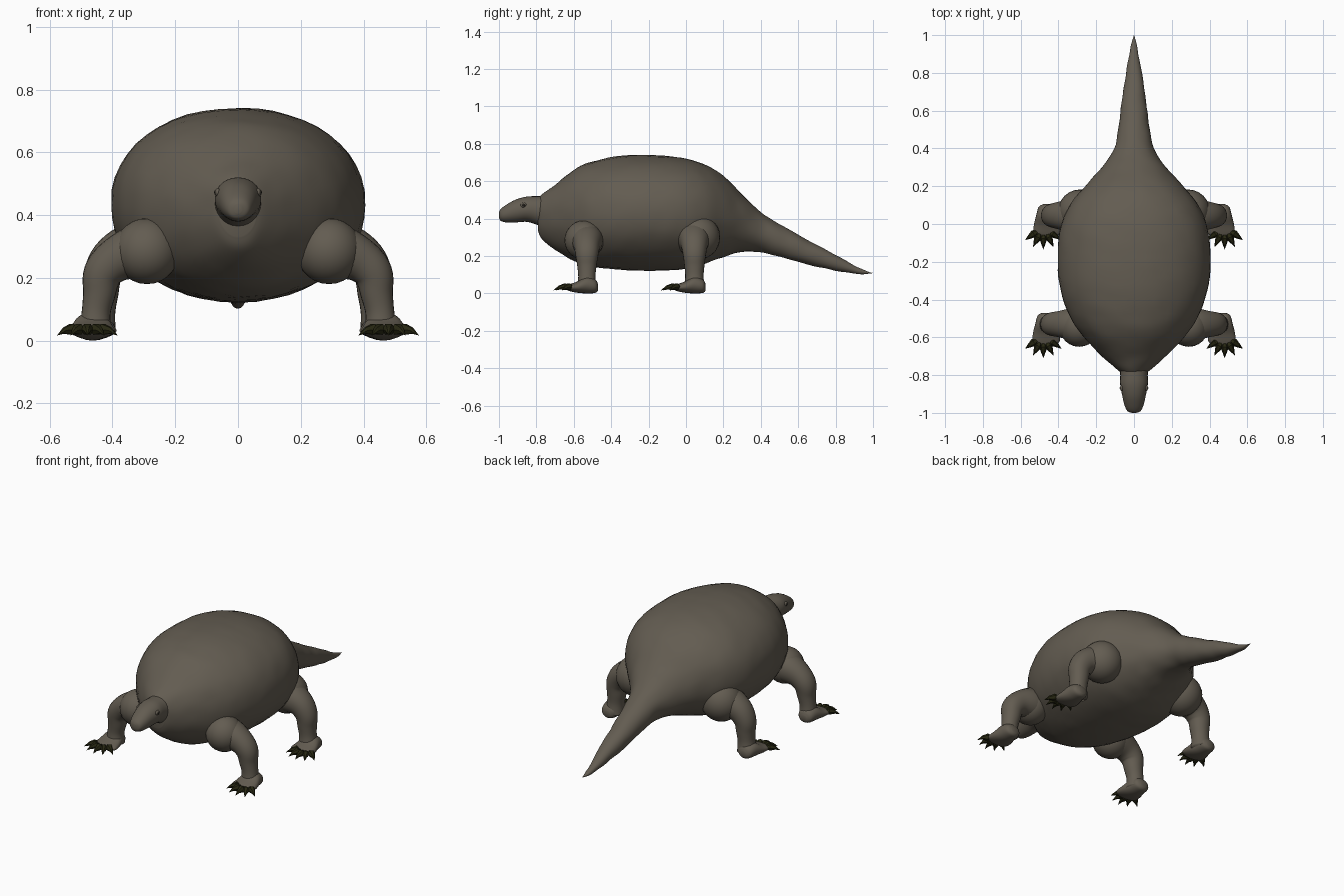
import bpy, bmesh, math
from mathutils import Vector, noise

cube = bpy.data.objects.get("Cube")
if cube:
    bpy.data.objects.remove(cube)


def material(name, rgb):
    m = bpy.data.materials.new(name)
    m.use_nodes = True
    m.diffuse_color = (*rgb, 1)
    m.node_tree.nodes["Principled BSDF"].inputs["Base Color"].default_value = (*rgb, 1)
    return m


SKIN = material("grey_brown_skin", (0.125, 0.108, 0.083))
CLAW = material("dark_olive_claw", (0.02, 0.02, 0.006))
EYE = material("dark_eye", (0.015, 0.013, 0.01))


def finish(name, bm, mat, smooth=True):
    bmesh.ops.recalc_face_normals(bm, faces=bm.faces)
    me = bpy.data.meshes.new(name)
    bm.to_mesh(me)
    bm.free()
    me.materials.append(mat)
    for p in me.polygons:
        p.use_smooth = smooth
    ob = bpy.data.objects.new(name, me)
    bpy.context.collection.objects.link(ob)
    return ob


def spline(rows, steps):
    """Catmull-Rom through rows of numbers."""
    rows = [Vector(r) for r in rows]
    out = []
    for i in range(len(rows) - 1):
        b, c = rows[i], rows[i + 1]
        a = rows[i - 1] if i else b
        d = rows[i + 2] if i + 2 < len(rows) else c
        for k in range(steps):
            t = k / steps
            out.append(0.5 * (2 * b + (c - a) * t + (2 * a - 5 * b + 4 * c - d) * t * t
                              + (3 * b - a - 3 * c + d) * t ** 3))
    return out + [rows[-1]]


def loft(name, rings, sides, bumps=0.0):
    """Skin over rings given as (centre, first half axis, second half axis)."""
    bm = bmesh.new()
    loops = []
    for c, u, v in rings:
        loop = []
        for k in range(sides):
            a = math.tau * k / sides
            co, si = math.cos(a), math.sin(a)
            if si > 0:  # slightly fuller upper half
                si = si ** 0.92
            p = c + u * math.copysign(abs(co) ** 0.95, co) + v * si
            p += (p - c).normalized() * bumps * noise.noise(p * 14)
            loop.append(bm.verts.new(p))
        loops.append(loop)
    for a, b in zip(loops, loops[1:]):
        for k in range(sides):
            n = (k + 1) % sides
            bm.faces.new((a[k], a[n], b[n], b[k]))
    bm.faces.new(loops[0])
    bm.faces.new(loops[-1])
    return finish(name, bm, SKIN)


def along_y(name, rows, sides, x=0, bumps=0.0, steps=5):
    """Rows are (y, half width, bottom, top)."""
    rings = [(Vector((x, y, (lo + hi) / 2)), Vector((max(w, 0.001), 0, 0)),
              Vector((0, 0, max((hi - lo) / 2, 0.001))))
             for y, w, lo, hi in (Vector(r) for r in spline(rows, steps))]
    return loft(name, rings, sides, bumps)


def ball(name, centre, radii, mat):
    bm = bmesh.new()
    bmesh.ops.create_uvsphere(bm, u_segments=24, v_segments=14, radius=1)
    for v in bm.verts:
        v.co = Vector(centre) + Vector(a * b for a, b in zip(v.co, radii))
    return finish(name, bm, mat)


# Body running into the tail
along_y("body_and_tail", [
    (-0.79, 0.06, 0.33, 0.51), (-0.77, 0.09, 0.29, 0.53), (-0.70, 0.17, 0.235, 0.58),
    (-0.60, 0.265, 0.175, 0.66), (-0.50, 0.335, 0.145, 0.705), (-0.35, 0.39, 0.127, 0.735),
    (-0.18, 0.405, 0.122, 0.74), (-0.02, 0.39, 0.13, 0.725), (0.10, 0.34, 0.16, 0.69),
    (0.20, 0.26, 0.195, 0.63), (0.30, 0.17, 0.222, 0.53), (0.40, 0.105, 0.22, 0.435),
    (0.50, 0.083, 0.197, 0.37), (0.65, 0.064, 0.155, 0.285), (0.80, 0.042, 0.122, 0.205),
    (0.92, 0.02, 0.105, 0.14), (0.98, 0.006, 0.107, 0.114), (1.0, 0.001, 0.109, 0.111)],
    48, bumps=0.004)

# Head
along_y("head", [
    (-1.0, 0.012, 0.405, 0.435), (-0.99, 0.035, 0.388, 0.452), (-0.96, 0.05, 0.38, 0.475),
    (-0.91, 0.062, 0.38, 0.502), (-0.85, 0.073, 0.383, 0.518), (-0.79, 0.073, 0.365, 0.52),
    (-0.72, 0.08, 0.34, 0.52)], 28)

# Legs: (name, socket, socket radius, path of x z radius, leg y, foot x, claw spread)
LEGS = [
    ("front", (0.29, -0.545, 0.285), 0.105, -0.53,
     [(0.25, 0.29, 0.09), (0.33, 0.28, 0.085), (0.395, 0.252, 0.07), (0.432, 0.21, 0.062),
      (0.442, 0.15, 0.052), (0.452, 0.09, 0.046), (0.455, 0.03, 0.052)], 0.465, 0.48),
    ("back", (0.285, 0.065, 0.30), 0.118, 0.045,
     [(0.25, 0.30, 0.10), (0.33, 0.29, 0.09), (0.395, 0.262, 0.073), (0.43, 0.21, 0.062),
      (0.435, 0.15, 0.054), (0.44, 0.09, 0.049), (0.445, 0.03, 0.056)], 0.46, 0.48),
]

for end, socket, radius, ly, path, foot_x, claw_x in LEGS:
    for side, s in (("left", 1), ("right", -1)):
        tag = f"{end}_{side}"
        ball(f"{tag}_shoulder", (s * socket[0], *socket[1:]), (radius,) * 3, SKIN)

        # Bent leg swept in the side-to-side plane
        pts = spline(path, 5)
        rings = []
        for i, (x, z, r) in enumerate(pts):
            d = pts[min(i + 1, len(pts) - 1)] - pts[max(i - 1, 0)]
            t = Vector((d.x, 0, d.y)).normalized()
            n = Vector((-t.z, 0, t.x))
            c = Vector((x, ly, z))
            rings.append([Vector((s * w.x, w.y, w.z)) for w in (c, Vector((0, r, 0)), n * r)])
        loft(f"{tag}_leg", rings, 24)

        # Foot widening towards the toes
        along_y(f"{tag}_foot", [
            (ly + 0.06, 0.02, 0.015, 0.05), (ly + 0.045, 0.045, 0.003, 0.075),
            (ly, 0.058, 0.0, 0.09), (ly - 0.05, 0.07, 0.004, 0.065),
            (ly - 0.09, 0.072, 0.012, 0.05), (ly - 0.11, 0.05, 0.02, 0.042)],
            20, x=s * foot_x)

        # Fan of five faceted claws
        for k in range(5):
            a = math.radians((k - 2) * 27)
            d = Vector((s * math.sin(a), -math.cos(a), 0))
            base = Vector((s * claw_x, ly - 0.06, 0.036)) + d * 0.042
            side_v = Vector((-d.y, d.x, 0))
            bm = bmesh.new()
            rings = []
            for dist, wide, high, drop in ((0, 0.012, 0.01, 0), (0.02, 0.021, 0.02, 0),
                                           (0.05, 0.011, 0.011, 0.004)):
                c = base + d * dist - Vector((0, 0, drop))
                rings.append([bm.verts.new(c + side_v * wide * math.cos(q)
                                           + Vector((0, 0, high * math.sin(q))))
                              for q in (math.tau * j / 6 for j in range(6))])
            tip = bm.verts.new(base + d * 0.078 - Vector((0, 0, 0.02)))
            bm.faces.new(rings[0])
            for j in range(6):
                n = (j + 1) % 6
                for p, q in zip(rings, rings[1:]):
                    bm.faces.new((p[j], p[n], q[n], q[j]))
                bm.faces.new((rings[-1][j], rings[-1][n], tip))
            finish(f"{tag}_claw_{k + 1}", bm, CLAW, smooth=False)

# Eyes with raised lids
for side, s in (("left", 1), ("right", -1)):
    ball(f"{side}_eyelid", (s * 0.064, -0.868, 0.472), (0.009, 0.017, 0.014), SKIN)
    ball(f"{side}_eye", (s * 0.068, -0.868, 0.472), (0.008, 0.01, 0.009), EYE)
